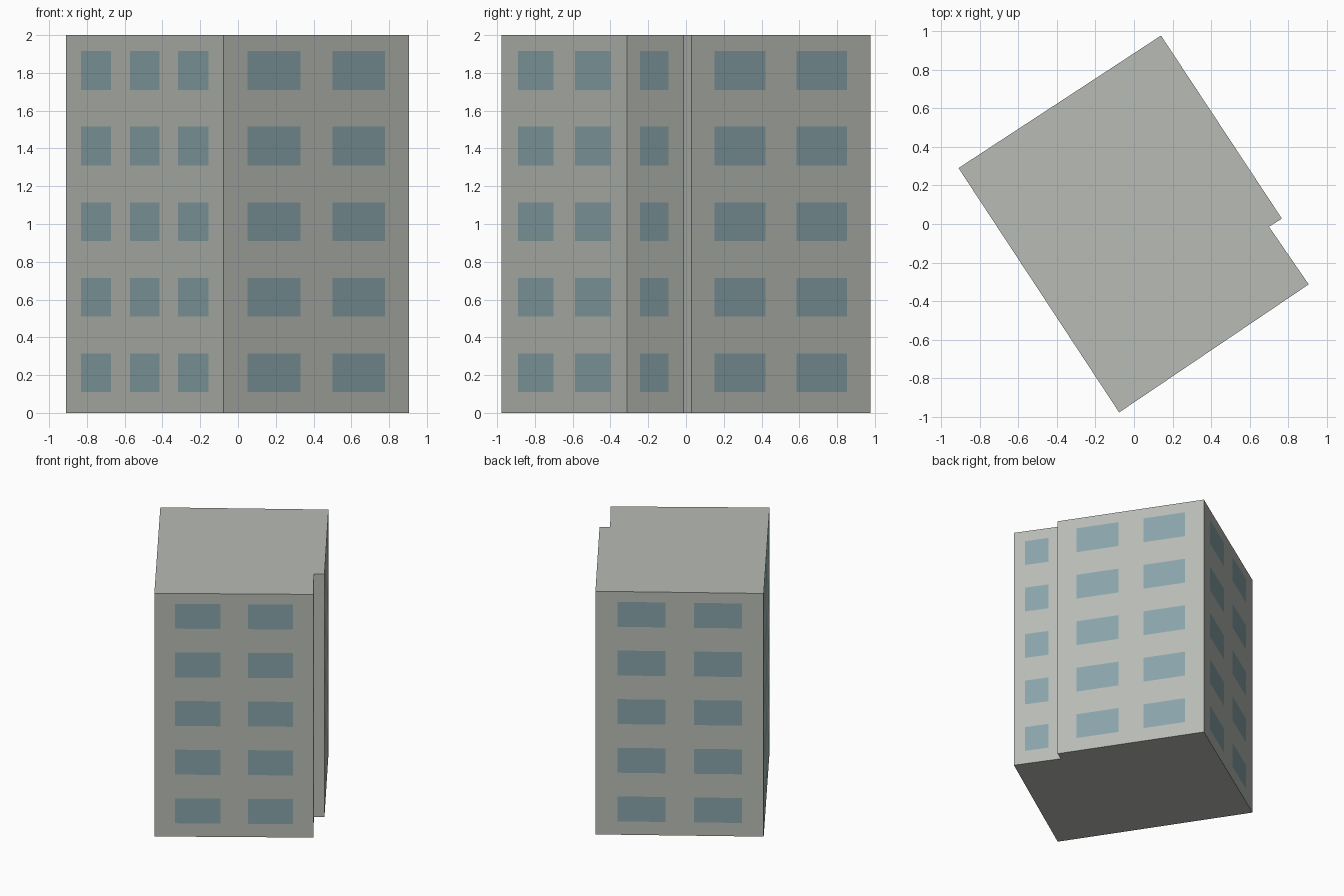
import bpy
import bmesh
from mathutils import Vector

cube = bpy.data.objects.get("Cube")
if cube:
    bpy.data.objects.remove(cube, do_unlink=True)


def make_material(name, rgb):
    mat = bpy.data.materials.new(name)
    mat.use_nodes = True
    mat.diffuse_color = (*rgb, 1)
    mat.node_tree.nodes["Principled BSDF"].inputs["Base Color"].default_value = (*rgb, 1)
    return mat


concrete = make_material("concrete_grey", (0.48, 0.50, 0.46))
glass = make_material("window_blue", (0.25, 0.37, 0.40))

HEIGHT, FLOORS = 2.0, 5
SILL, WINDOW_HEIGHT, FLOOR_STEP = 0.11, 0.205, 0.4

# Each wall: its starting corner and the window edges as fractions of its length
PAIR = [0.13, 0.415, 0.587, 0.87]
WALLS = [
    ((-0.91, 0.29), [0.095, 0.285, 0.405, 0.595, 0.71, 0.905]),   # three narrow bays
    ((-0.077, -0.977), PAIR),
    ((0.906, -0.313), [0.235, 0.74]),                             # recessed wall
    ((0.70, -0.014), []),                                         # step return
    ((0.767, 0.028), PAIR),
    ((0.14, 0.977), PAIR),
]

# Floor levels: bottom, then sill and head of every window row, then the roof
levels = [0.0]
for floor in range(FLOORS):
    sill = SILL + floor * FLOOR_STEP
    levels += [sill, sill + WINDOW_HEIGHT]
levels.append(HEIGHT)

# Points round the outline, noting which spans between them hold a window
outline, span_has_window = [], []
for i, (corner, edges) in enumerate(WALLS):
    start = Vector(corner)
    end = Vector(WALLS[(i + 1) % len(WALLS)][0])
    for j, fraction in enumerate([0.0] + edges):
        outline.append(start.lerp(end, fraction))
        span_has_window.append(j % 2 == 1)

# Walls with the windows cut in as flush faces
bm = bmesh.new()
rings = [[bm.verts.new((p.x, p.y, z)) for p in outline] for z in levels]
count = len(outline)
for row in range(len(levels) - 1):
    low, high = rings[row], rings[row + 1]
    for col in range(count):
        nxt = (col + 1) % count
        face = bm.faces.new((low[col], low[nxt], high[nxt], high[col]))
        face.material_index = int(row % 2 == 1 and span_has_window[col])

# Flat roof and underside
bm.faces.new(rings[-1])
bm.faces.new(rings[0][::-1])

mesh = bpy.data.meshes.new("apartment_block")
bm.to_mesh(mesh)
bm.free()
mesh.materials.append(concrete)
mesh.materials.append(glass)
building = bpy.data.objects.new("apartment_block", mesh)
bpy.context.collection.objects.link(building)
